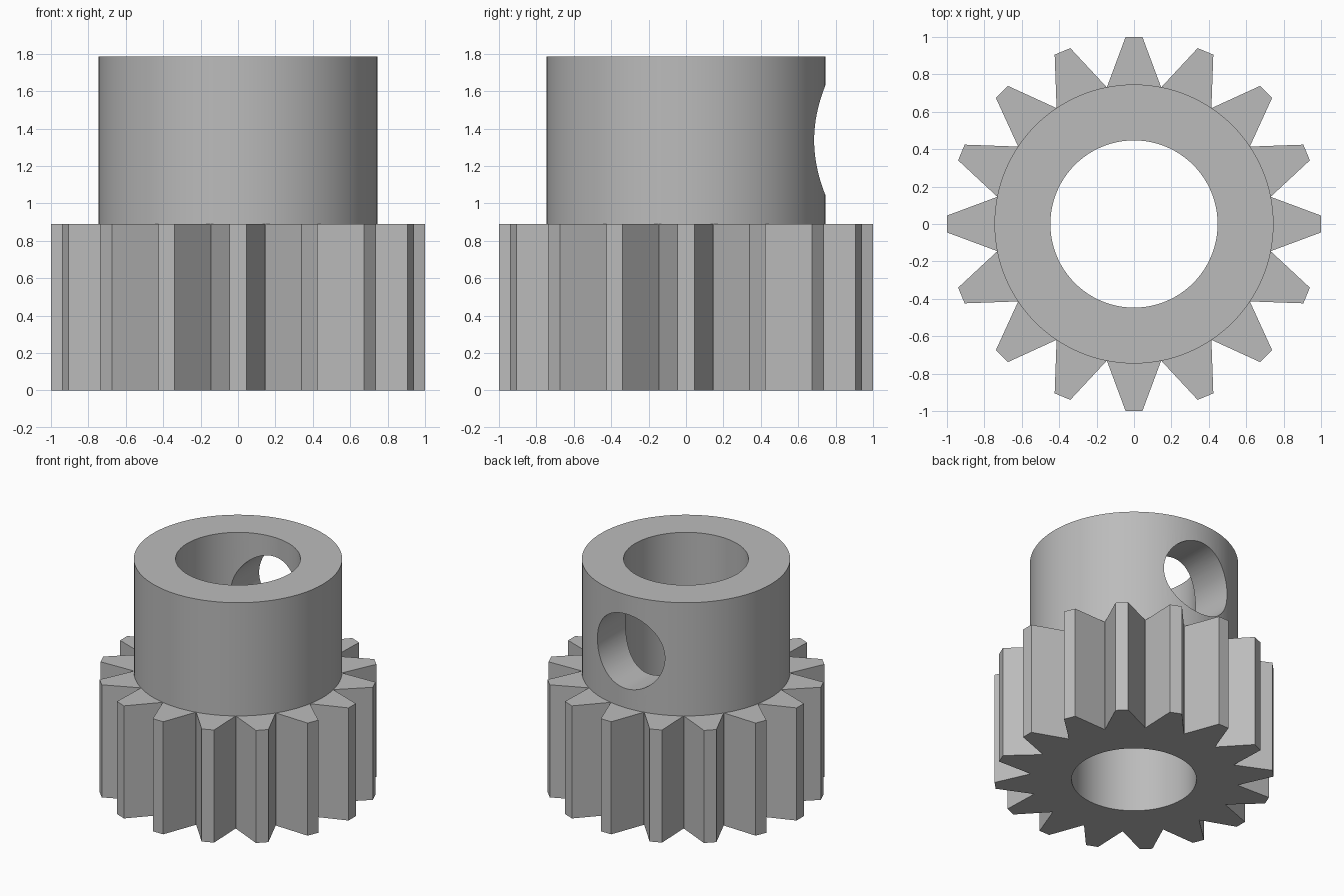
import bpy
import bmesh
from math import cos, sin, pi, radians

TEETH = 16
GEAR_TOP, HUB_TOP = 0.89, 1.785
HUB_R, BORE_R, SCREW_R = 0.746, 0.447, 0.295

if "Cube" in bpy.data.objects:
    bpy.data.objects.remove(bpy.data.objects["Cube"], do_unlink=True)

steel = bpy.data.materials.new("plain_grey")
steel.use_nodes = True
grey = (0.5, 0.5, 0.5, 1.0)
steel.diffuse_color = grey
steel.node_tree.nodes["Principled BSDF"].inputs["Base Color"].default_value = grey


def circle(radius, count=128):
    return [(radius * cos(2 * pi * i / count), radius * sin(2 * pi * i / count))
            for i in range(count)]


def prism(name, outline, low, high):
    """Extrude a closed outline upward from low to high."""
    bm = bmesh.new()
    face = bm.faces.new([bm.verts.new((x, y, low)) for x, y in outline])
    top = bmesh.ops.extrude_face_region(bm, geom=[face])["geom"]
    verts = [v for v in top if isinstance(v, bmesh.types.BMVert)]
    bmesh.ops.translate(bm, verts=verts, vec=(0, 0, high - low))
    bmesh.ops.recalc_face_normals(bm, faces=bm.faces)
    mesh = bpy.data.meshes.new(name)
    bm.to_mesh(mesh)
    bm.free()
    mesh.materials.append(steel)
    obj = bpy.data.objects.new(name, mesh)
    bpy.context.collection.objects.link(obj)
    return obj


def select(obj):
    bpy.ops.object.select_all(action="DESELECT")
    obj.select_set(True)
    bpy.context.view_layer.objects.active = obj


def cut(obj, cutter):
    select(obj)
    mod = obj.modifiers.new("cut", "BOOLEAN")
    mod.operation = "DIFFERENCE"
    mod.solver = "EXACT"
    mod.object = cutter
    bpy.ops.object.modifier_apply(modifier=mod.name)


# Toothed wheel: straight tapered teeth with narrow tips and valleys
tooth = [(0.748, -11.1), (1.0, -2.6), (1.0, 2.6), (0.748, 11.1)]
outline = []
for i in range(TEETH):
    for r, degrees in tooth:
        a = 2 * pi * i / TEETH + radians(degrees)
        outline.append((r * cos(a), r * sin(a)))
gear = prism("gear_teeth", outline, 0, GEAR_TOP)

# Collar above the teeth
hub = prism("hub", circle(HUB_R), GEAR_TOP, HUB_TOP)

# Shaft bore through both parts
bore = prism("bore_cutter", circle(BORE_R), -0.5, HUB_TOP + 0.5)
for part in (gear, hub):
    cut(part, bore)

# Set screw hole through the rear wall of the collar
screw = prism("screw_cutter", circle(SCREW_R, 96), 0, 1.2)
screw.rotation_euler = (-pi / 2, 0, 0)
screw.location = (0, 0, (GEAR_TOP + HUB_TOP) / 2)
bpy.context.view_layer.update()
cut(hub, screw)

for cutter in (bore, screw):
    bpy.data.objects.remove(cutter, do_unlink=True)

for part in (gear, hub):
    select(part)
    bpy.ops.object.shade_smooth_by_angle(angle=radians(30))
